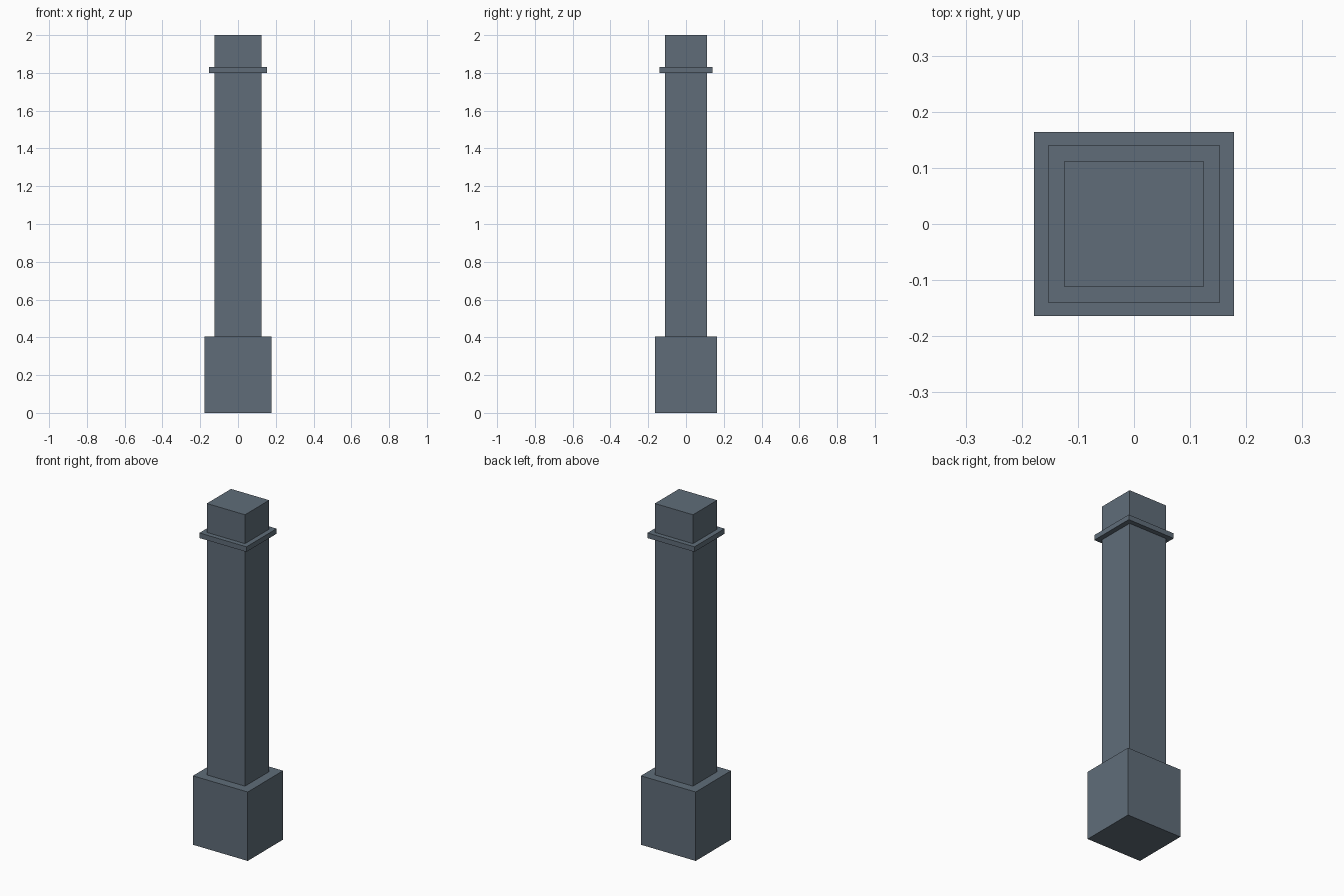
import bpy

if "Cube" in bpy.data.objects:
    bpy.data.objects.remove(bpy.data.objects["Cube"])

# One slate-grey material for the whole post
slate = bpy.data.materials.new("slate grey")
slate.diffuse_color = (0.115, 0.152, 0.191, 1.0)
slate.use_nodes = True
slate.node_tree.nodes["Principled BSDF"].inputs["Base Color"].default_value = slate.diffuse_color


def block(name, half_x, half_y, z0, z1):
    """Axis-aligned box centred on x = y = 0, spanning z0 to z1."""
    bpy.ops.mesh.primitive_cube_add(size=2, location=(0, 0, (z0 + z1) / 2))
    obj = bpy.context.object
    obj.name = name
    obj.scale = (half_x, half_y, (z1 - z0) / 2)
    bpy.ops.object.transform_apply(location=False, rotation=False, scale=True)
    obj.data.materials.append(slate)
    return obj


# Wide plinth at the foot
block("base", 0.178, 0.164, 0.0, 0.405)
# Tall shaft standing on the plinth
block("shaft", 0.124, 0.112, 0.405, 2.0)
# Thin collar wrapped round the shaft near the top
block("collar", 0.153, 0.14, 1.8, 1.83)
